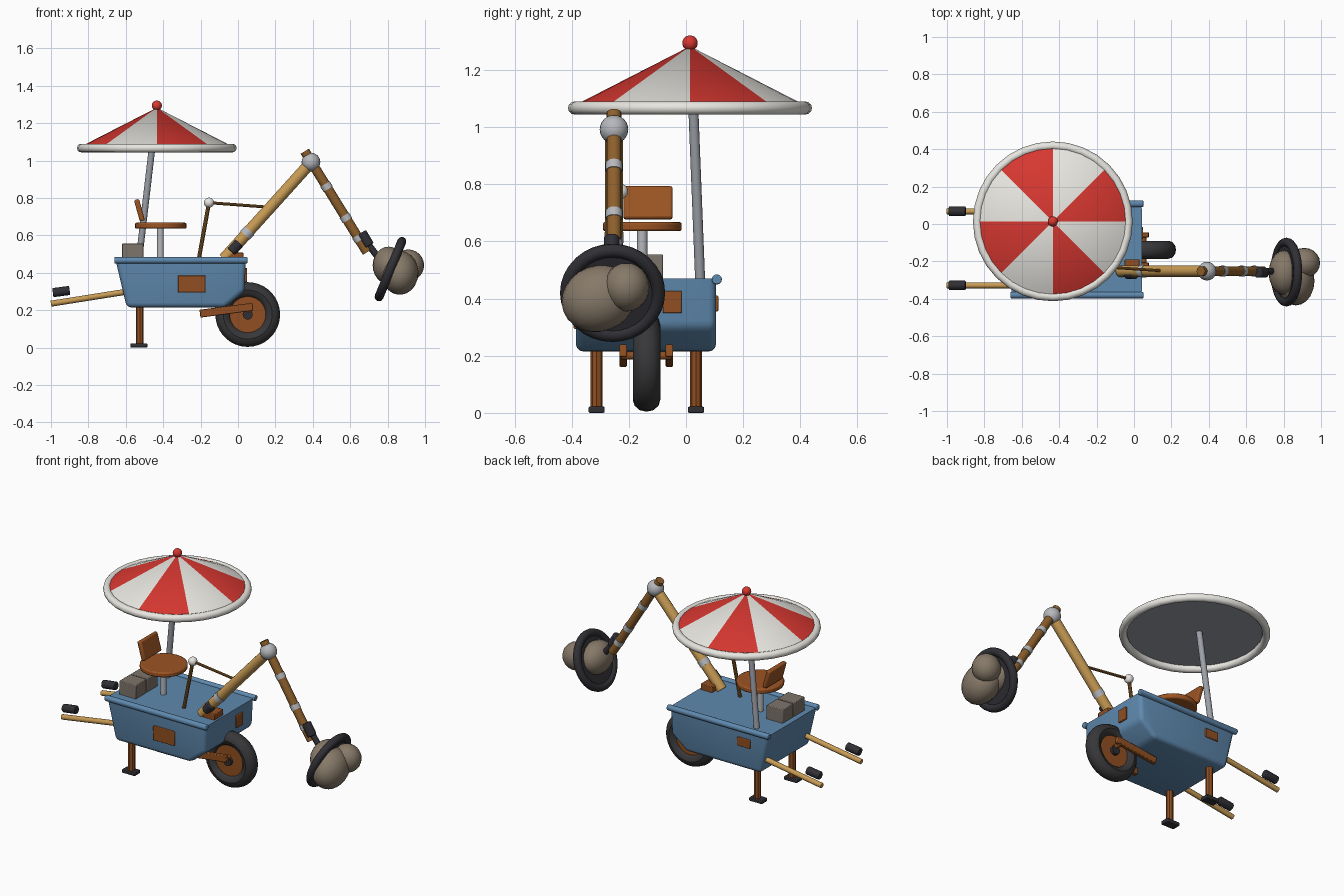
import bpy, bmesh, math
from mathutils import Vector, Matrix

if "Cube" in bpy.data.objects:
    bpy.data.objects.remove(bpy.data.objects["Cube"])

MATS = {}
COLS = {"blue": "5f88ad", "rust": "8f5026", "tan": "c79a55", "stick": "8c6030", "dark": "333338",
        "tyre": "3a3a3c", "steel": "9a9ea6", "band": "b4b6ba", "stone": "857868", "crate": "7d746a",
        "red": "d63a34", "white": "e8e6e0", "seat": "9a5528"}


def mat(name):
    if name not in MATS:
        h = COLS[name]
        m = bpy.data.materials.new(name)
        m.diffuse_color = [(int(h[i:i + 2], 16) / 255) ** 2.2 for i in (0, 2, 4)] + [1]
        m.use_nodes = True
        m.node_tree.nodes["Principled BSDF"].inputs["Base Color"].default_value = m.diffuse_color
        MATS[name] = m
    return MATS[name]


def finish(name, color, bm, bevel=0.0):
    bmesh.ops.recalc_face_normals(bm, faces=bm.faces)
    me = bpy.data.meshes.new(name)
    bm.to_mesh(me)
    bm.free()
    ob = bpy.data.objects.new(name, me)
    bpy.context.collection.objects.link(ob)
    if color:
        me.materials.append(mat(color))
    if bevel:
        b = ob.modifiers.new("bevel", 'BEVEL')
        b.width, b.segments, b.limit_method = bevel, 2, 'ANGLE'
    return ob


def rod(name, color, a, b, r, n=16, bevel=0.0):
    a, b = Vector(a), Vector(b)
    d = b - a
    bm = bmesh.new()
    m = Matrix.Translation((a + b) / 2) @ d.to_track_quat('Z', 'Y').to_matrix().to_4x4()
    bmesh.ops.create_cone(bm, cap_ends=True, segments=n, radius1=r, radius2=r, depth=d.length, matrix=m)
    return finish(name, color, bm, bevel)


def band(name, color, a, b, t, r, half):
    # short collar at fraction t along the line a-b
    a, b = Vector(a), Vector(b)
    c, d = a.lerp(b, t), (b - a).normalized() * half
    return rod(name, color, c - d, c + d, r)


def box(name, color, c, size, bevel=0.004, tilt=0.0):
    bm = bmesh.new()
    m = Matrix.Translation(c) @ Matrix.Rotation(tilt, 4, 'Y') @ Matrix.Diagonal((*size, 1))
    bmesh.ops.create_cube(bm, size=1, matrix=m)
    return finish(name, color, bm, bevel)


def ball(name, color, c, r, tilt=0.0, n=20):
    r = r if isinstance(r, tuple) else (r, r, r)
    bm = bmesh.new()
    m = Matrix.Translation(c) @ Matrix.Rotation(tilt, 4, 'X') @ Matrix.Diagonal((*r, 1))
    bmesh.ops.create_uvsphere(bm, u_segments=n, v_segments=n // 2 + 2, radius=1, matrix=m)
    return finish(name, color, bm)


def ring(name, color, c, major, minor, axis, nmaj=32, width=1.0):
    # torus about the given axis, stretched along it by width
    m = Matrix.Translation(c) @ Vector(axis).to_track_quat('Z', 'Y').to_matrix().to_4x4()
    bm = bmesh.new()
    k = 12
    v = [[bm.verts.new(m @ Vector(((major + minor * math.cos(q)) * math.cos(p),
                                   (major + minor * math.cos(q)) * math.sin(p),
                                   minor * width * math.sin(q))))
          for q in (math.tau * j / k for j in range(k))]
         for p in (math.tau * i / nmaj for i in range(nmaj))]
    for i in range(nmaj):
        for j in range(k):
            i2, j2 = (i + 1) % nmaj, (j + 1) % k
            bm.faces.new((v[i][j], v[i2][j], v[i2][j2], v[i][j2]))
    return finish(name, color, bm)


# barrow tub: side profile extruded across, lower edges rounded
bm = bmesh.new()
prof = [(-.655, .47), (-.595, .215), (-.07, .215), (.035, .30), (.042, .47)]
f = bm.faces.new([bm.verts.new((x, -.385, z)) for x, z in prof])
ext = bmesh.ops.extrude_face_region(bm, geom=[f])
bmesh.ops.translate(bm, vec=(0, .49, 0), verts=[e for e in ext["geom"] if isinstance(e, bmesh.types.BMVert)])
low = [e for e in bm.edges if min(w.co.z for w in e.verts) < .4]
bmesh.ops.bevel(bm, geom=low, offset=.025, segments=3, affect='EDGES', profile=.5)
finish("tub", "blue", bm)
for s, y in (("front", -.38), ("back", .108)):
    rod(f"tub_rail_{s}", "blue", (-.66, y, .467), (.05, y, .467), .018, 12, .004)

# patch plates
box("front_patch", "rust", (-.247, -.386, .34), (.148, .014, .092))
box("nose_patch", "rust", (.042, -.048, .388), (.014, .066, .078))
box("back_patch", "rust", (-.48, .106, .383), (.09, .014, .055))

# legs, handles and grips on both sides
for s, y, hy in (("front", -.313, -.328), ("back", .035, .068)):
    rod(f"leg_{s}", "rust", (-.525, y, .015), (-.525, y, .24), .021, 8)
    box(f"foot_{s}", "dark", (-.53, y, .011), (.09, .056, .022))
    rod(f"handle_{s}", "tan", (-1, hy, .235), (-.57, hy, .303), .016, 12)
    rod(f"grip_{s}", "dark", (-.99, hy, .294), (-.9, hy, .306), .025, 12, .004)

# wheel and fork
wc = Vector((.052, -.138, .177))
ring("tyre", "tyre", wc, .131, .042, (0, 1, 0), 36, 1.15)
rod("wheel_disc", "rust", wc - Vector((0, .026, 0)), wc + Vector((0, .026, 0)), .1, 28)
rod("wheel_hub", "dark", wc - Vector((0, .045, 0)), wc + Vector((0, .045, 0)), .027)
rod("axle", "rust", (.052, -.225, .2), (.052, -.051, .2), .014, 12)
for s, y in (("front", -.22), ("back", -.058)):
    box(f"fork_arm_{s}", "rust", (-.062, y, .2), (.285, .026, .042), .004, -.13)

# seat
rod("seat_post", "band", (-.415, -.153, .46), (-.415, -.153, .645), .018)
rod("seat", "seat", (-.413, -.153, .636), (-.413, -.153, .668), .138, 28, .008)
box("seat_back", "seat", (-.527, -.133, .735), (.028, .172, .118), .008, -.27)

# crates behind the seat
box("crate_front", "crate", (-.562, -.248, .51), (.115, .108, .092))
box("crate_back", "crate", (-.562, -.135, .51), (.115, .108, .09))

# sunshade: pole, striped cone, underside, rim and knob
cx, cy = -.434, .014
rod("shade_pole", "steel", (-.532, .05, .45), (-.437, .018, 1.26), .0175)
bm = bmesh.new()
apex = bm.verts.new((cx, cy, 1.283))
n = 32
rim = [bm.verts.new((cx + .402 * math.cos(math.tau * i / n), cy + .402 * math.sin(math.tau * i / n), 1.077))
       for i in range(n)]
for i in range(n):
    bm.faces.new((apex, rim[i], rim[(i + 1) % n])).material_index = (i // 4) % 2
bm.faces.new(rim).material_index = 2
shade = finish("shade_canopy", "red", bm)
shade.data.materials.append(mat("white"))
shade.data.materials.append(mat("steel"))
ring("shade_rim", "white", (cx, cy, 1.067), .404, .023, (0, 0, 1))
ball("shade_knob", "red", (cx, cy, 1.294), .027)

# control lever and push rod
rod("lever", "stick", (-.212, -.24, .46), (-.155, -.23, .775), .011, 10)
ball("lever_knob", "white", (-.155, -.23, .775), .027)
rod("push_rod", "stick", (-.155, -.23, .775), (.15, -.25, .752), .008, 10)

# digging arm: boom, stick, joint and collars
Y = -.252
b0, b1 = (-.075, Y, .475), (.39, Y, .99)
s0, s1 = (.357, Y, 1.05), (.69, Y, .51)
box("boom_bracket", "rust", (-.01, -.235, .485), (.08, .09, .045))
rod("boom", "tan", b0, b1, .031)
band("boom_collar", "band", b0, b1, .27, .034, .018)
rod("boom_pivot", "dark", (-.036, -.268, .513), (.006, -.268, .56), .028, 14, .006)
ball("elbow_joint", "band", (.39, Y, .992), .05)
rod("stick", "stick", s0, s1, .026)
for i, t in enumerate((.35, .66, .86)):
    band(f"stick_collar_{i}", "band", s0, s1, t, .029, .016)
rod("stick_pivot", "dark", (.66, Y - .008, .615), (.702, Y - .008, .545), .028, 14, .006)
rod("bucket_arm", "dark", (.69, Y, .56), (.79, Y, .43), .018, 12)

# scoop disc filled with rocks
dc, dn = Vector((.815, -.257, .42)), Vector((.925, 0, -.38)).normalized()
rod("scoop_disc", "dark", dc - dn * .012, dc + dn * .012, .165, 32)
ring("scoop_rim", "dark", dc, .16, .024, dn)
ball("rock_back", "stone", (.805, -.26, .44), (.085, .12, .1))
ball("rock_large", "stone", (.865, -.305, .40), (.1, .132, .115), .35)
ball("rock_small", "stone", (.91, -.208, .44), (.085, .08, .085))

# smooth shading with sharp edges kept
for ob in bpy.context.collection.objects:
    ob.select_set(True)
    bpy.context.view_layer.objects.active = ob
bpy.ops.object.shade_smooth_by_angle(angle=math.radians(32))
